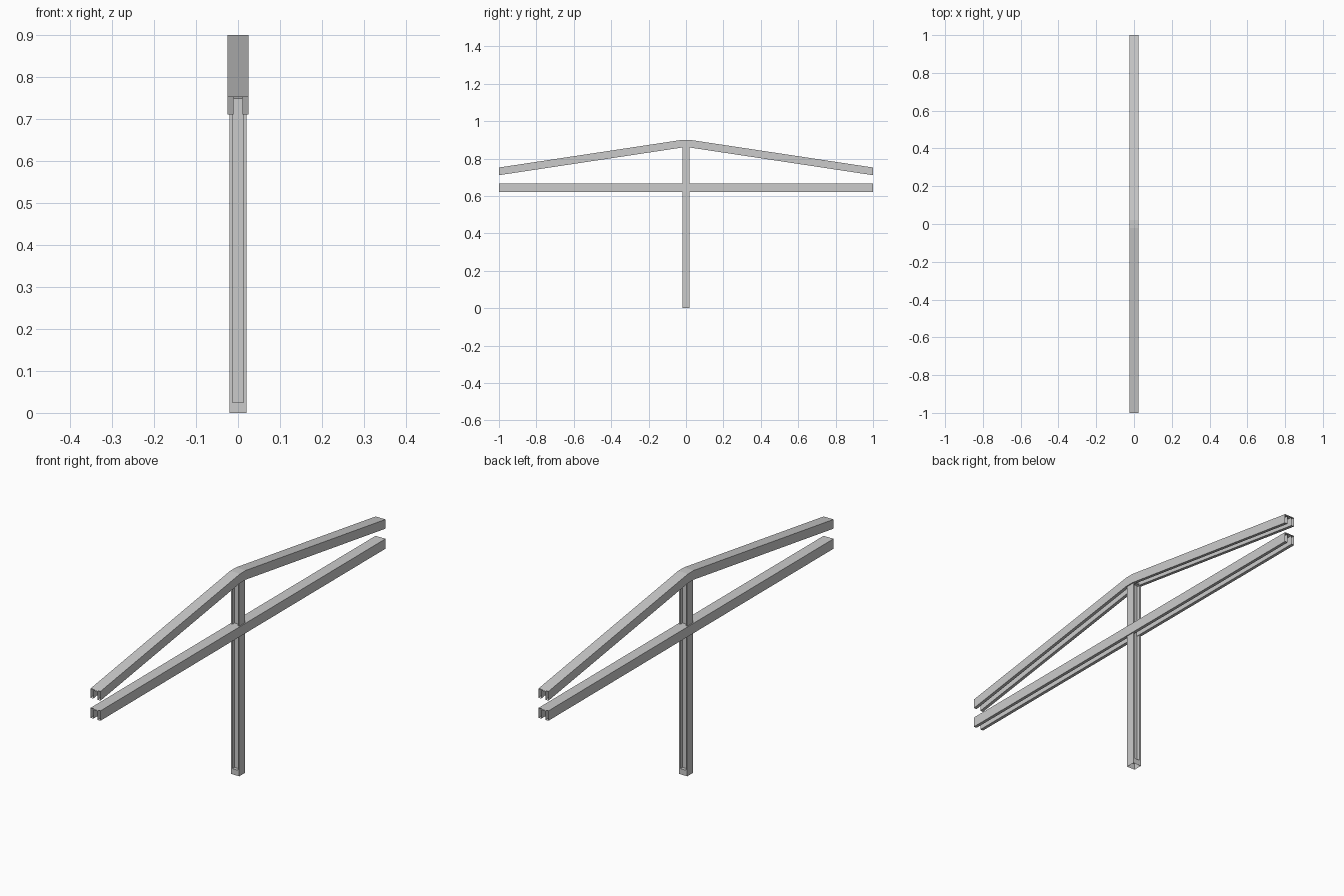
import bpy, bmesh

if "Cube" in bpy.data.objects:
    bpy.data.objects.remove(bpy.data.objects["Cube"])


def finish(bm, name):
    bmesh.ops.recalc_face_normals(bm, faces=bm.faces[:])
    mesh = bpy.data.meshes.new(name)
    bm.to_mesh(mesh)
    bm.free()
    obj = bpy.data.objects.new(name, mesh)
    bpy.context.collection.objects.link(obj)
    return obj


def channel_beam(name, path, height):
    """Open-ended channel, slot facing down, swept along (y, top z) stations."""
    w, s, t = 0.0245, 0.0105, 0.004
    profile = [(-w, 0), (w, 0), (w, -height), (s, -height),
               (s, -t), (-s, -t), (-s, -height), (-w, -height)]
    bm = bmesh.new()
    rings = [[bm.verts.new((x, y, top + dz)) for x, dz in profile]
             for y, top in path]
    n = len(profile)
    for a, b in zip(rings, rings[1:]):
        for i in range(n):
            j = (i + 1) % n
            bm.faces.new((a[i], a[j], b[j], b[i]))
    return finish(bm, name)


# Bent upper beam and straight crossbeam
channel_beam("upper_beam", [(-1, 0.752), (-0.02, 0.9), (0.02, 0.9), (1, 0.752)], 0.041)
channel_beam("lower_beam", [(-1, 0.666), (1, 0.666)], 0.044)

# Post with a long slot in the front and the back
half, top = 0.02, 0.87
bm = bmesh.new()
bmesh.ops.create_cube(bm, size=1)
for v in bm.verts:
    v.co = (v.co.x * 2 * half, v.co.y * 2 * half, (v.co.z + 0.5) * top)
for side in (-1, 1):
    bm.normal_update()
    face = next(f for f in bm.faces if f.normal.y * side > 0.9)
    bmesh.ops.inset_region(bm, faces=[face], thickness=0.0095)
    for v in face.verts:
        if v.co.z < top / 2:
            v.co.z = 0.025
    floor = bmesh.ops.extrude_discrete_faces(bm, faces=[face])["faces"][0]
    bmesh.ops.translate(bm, verts=floor.verts[:], vec=(0, -side * 0.015, 0))
# Hollow foot, open underneath like the beam ends
bm.normal_update()
foot = [f for f in bm.faces if all(abs(v.co.z) < 1e-5 for v in f.verts)]
bmesh.ops.delete(bm, geom=foot, context='FACES_ONLY')
finish(bm, "post")
